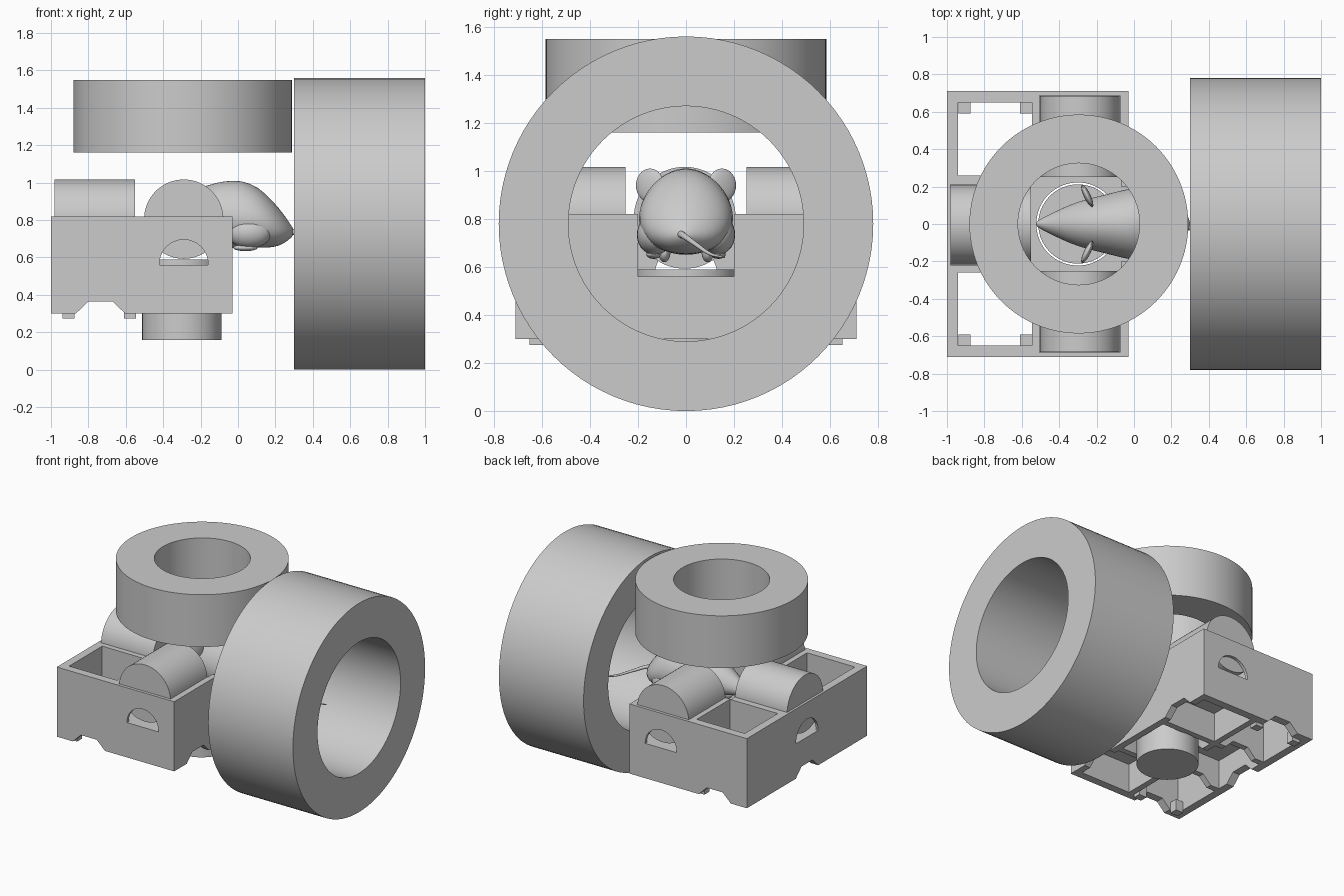
import bpy, bmesh, math
from mathutils import Matrix, Vector

if "Cube" in bpy.data.objects:
    bpy.data.objects.remove(bpy.data.objects["Cube"])

grey = bpy.data.materials.new("light_grey")
grey.use_nodes = True
grey.diffuse_color = (0.6, 0.6, 0.6, 1)
grey.node_tree.nodes["Principled BSDF"].inputs["Base Color"].default_value = (0.6, 0.6, 0.6, 1)

ROT = {"x": Matrix.Rotation(math.pi / 2, 4, "Y"),
       "y": Matrix.Rotation(math.pi / 2, 4, "X"),
       "z": Matrix.Identity(4)}


def finish(name, bm, smooth=True):
    bmesh.ops.recalc_face_normals(bm, faces=bm.faces)
    mesh = bpy.data.meshes.new(name)
    bm.to_mesh(mesh)
    bm.free()
    mesh.materials.append(grey)
    ob = bpy.data.objects.new(name, mesh)
    bpy.context.collection.objects.link(ob)
    if smooth:
        shade(ob)
    return ob


def shade(ob):
    bpy.ops.object.select_all(action="DESELECT")
    ob.select_set(True)
    bpy.context.view_layer.objects.active = ob
    bpy.ops.object.shade_smooth_by_angle(angle=math.radians(35))


def box(name, lo, hi):
    bm = bmesh.new()
    lo, hi = Vector(lo), Vector(hi)
    bmesh.ops.create_cube(bm, size=1, matrix=Matrix.Translation((lo + hi) / 2)
                          @ Matrix.Diagonal((*(hi - lo), 1)))
    return finish(name, bm, False)


def cylinder(name, centre, radius, length, axis):
    bm = bmesh.new()
    bmesh.ops.create_cone(bm, cap_ends=True, segments=64, radius1=radius, radius2=radius,
                          depth=length, matrix=Matrix.Translation(centre) @ ROT[axis])
    return finish(name, bm)


def ring(name, centre, outer, inner, length, axis):
    # Square section spun about the axis
    bm = bmesh.new()
    h = length / 2
    loop = [bm.verts.new(p) for p in
            ((inner, 0, -h), (outer, 0, -h), (outer, 0, h), (inner, 0, h))]
    edges = [bm.edges.new((loop[i], loop[(i + 1) % 4])) for i in range(4)]
    bmesh.ops.spin(bm, geom=loop + edges, cent=(0, 0, 0), axis=(0, 0, 1),
                   angle=math.tau, steps=96)
    bmesh.ops.remove_doubles(bm, verts=bm.verts, dist=0.0005)
    bmesh.ops.transform(bm, matrix=Matrix.Translation(centre) @ ROT[axis], verts=bm.verts)
    return finish(name, bm)


def channel(mid, start, end, along):
    # Trapezoid notch cutter under the tray
    bm = bmesh.new()
    outline = ((-0.17, 0.26), (0.17, 0.26), (0.13, 0.302), (0.065, 0.365),
               (-0.065, 0.365), (-0.13, 0.302))
    ends = []
    for t in (start, end):
        ends.append([bm.verts.new((mid + u, t, z) if along == "y" else (t, mid + u, z))
                     for u, z in outline])
    for e in ends:
        bm.faces.new(e)
    n = len(outline)
    for i in range(n):
        j = (i + 1) % n
        bm.faces.new((ends[0][i], ends[0][j], ends[1][j], ends[1][i]))
    return finish("notch_cutter", bm, False)


def cut(ob, cutters):
    for c in cutters:
        mod = ob.modifiers.new("cut", "BOOLEAN")
        mod.operation, mod.solver, mod.object = "DIFFERENCE", "EXACT", c
        bpy.context.view_layer.update()
        graph = bpy.context.evaluated_depsgraph_get()
        mesh = bpy.data.meshes.new_from_object(ob.evaluated_get(graph))
        ob.modifiers.clear()
        ob.data = mesh
        bpy.data.objects.remove(c)
    shade(ob)


# Large end ring and raised top ring
ring("end_ring", (0.65, 0, 0.78), 0.78, 0.49, 0.7, "x")
ring("top_ring", (-0.295, 0, 1.355), 0.585, 0.325, 0.39, "z")

# Cylinders around the chamber
AX = -0.29
for side, word in ((-1, "front"), (1, "back")):
    cylinder(word + "_cylinder", (AX, side * 0.468, 0.805), 0.212, 0.434, "y")
cylinder("side_cylinder", (-0.765, -0.005, 0.805), 0.212, 0.43, "x")
cylinder("bottom_cylinder", (-0.3, 0, 0.375), 0.212, 0.43, "z")


def corner_wells():
    return [box("well_cutter", (-0.94, min(s * 0.26, s * 0.65), 0.2),
                (-0.545, max(s * 0.26, s * 0.65), 0.9)) for s in (-1, 1)]


# Upper tray: chamber, cylinder bays, arched windows
upper = box("upper_tray", (-1, -0.71, 0.56), (-0.03, 0.71, 0.82))
cut(upper, corner_wells() + [
    box("chamber_cutter", (-0.55, -0.255, 0.5), (-0.07, 0.255, 0.9)),
    box("doorway_cutter", (-0.3, -0.2, 0.5), (0.1, 0.2, 0.9)),
    box("bay_cutter", (-0.505, -0.688, 0.5), (-0.075, 0.688, 0.9)),
    box("side_bay_cutter", (-0.982, -0.22, 0.5), (-0.4, 0.21, 0.9)),
    cylinder("window_cutter", (AX, 0, 0.565), 0.13, 2, "y"),
    cylinder("side_window_cutter", (-0.95, 0, 0.565), 0.13, 0.4, "x")])

# Lower tray: hollow cells below a floor, notched walls
lower = box("lower_tray", (-1, -0.71, 0.3), (-0.03, 0.71, 0.56))
cut(lower, corner_wells() + [
    box("cell_cutter", (-0.5, -0.65, 0.2), (-0.08, -0.26, 0.52)),
    box("cell_cutter", (-0.5, 0.26, 0.2), (-0.08, 0.65, 0.52)),
    box("cell_cutter", (-0.5, -0.215, 0.2), (-0.08, 0.215, 0.52)),
    box("cell_cutter", (-0.94, -0.215, 0.2), (-0.545, 0.215, 0.52)),
    cylinder("socket_cutter", (-0.3, 0, 0.5), 0.222, 0.8, "z"),
    channel(-0.735, -1, 1, "y"),
    channel(0, -1.2, -0.3, "x"),
    channel(-0.43, -0.3, 0.2, "x"),
    channel(0.43, -0.3, 0.2, "x")])

# Small feet in the corners of the wells
for s in (-1, 1):
    for x in (-0.905, -0.577):
        box("tray_foot", (x - 0.032, s * 0.622 - 0.03, 0.275), (x + 0.032, s * 0.622 + 0.03, 0.36))

# Mouse body lofted from oval sections: x, centre z, half width, half height
sections = ((-0.525, 0.77, 0.008, 0.01), (-0.5, 0.77, 0.028, 0.03),
            (-0.43, 0.785, 0.062, 0.062), (-0.34, 0.81, 0.105, 0.1),
            (-0.25, 0.82, 0.135, 0.135), (-0.16, 0.825, 0.155, 0.165),
            (-0.07, 0.83, 0.18, 0.182), (0.02, 0.832, 0.198, 0.183),
            (0.11, 0.815, 0.197, 0.164), (0.19, 0.775, 0.17, 0.125),
            (0.25, 0.75, 0.115, 0.075), (0.285, 0.738, 0.05, 0.032), (0.3, 0.737, 0.012, 0.012))
bm = bmesh.new()
N = 24
loops = []
for x, z, w, h in sections:
    loop = []
    for i in range(N):
        a = math.tau * i / N
        # The belly is wider than the back
        wide = w * (1 - 0.12 * math.sin(a))
        loop.append(bm.verts.new((x, wide * math.cos(a), z + h * math.sin(a))))
    loops.append(loop)
for a, b in zip(loops, loops[1:]):
    for i in range(N):
        bm.faces.new((a[i], a[(i + 1) % N], b[(i + 1) % N], b[i]))
bm.faces.new(loops[0])
bm.faces.new(loops[-1])
body = finish("mouse_body", bm)
body.modifiers.new("soften", "SUBSURF").levels = 1


def ellipsoid(name, centre, size, turn=0):
    bm = bmesh.new()
    bmesh.ops.create_uvsphere(bm, u_segments=24, v_segments=14, radius=1,
                              matrix=Matrix.Translation(centre) @ Matrix.Rotation(turn, 4, "Z")
                              @ Matrix.Diagonal((*size, 1)))
    return finish(name, bm)


# Ears, haunches and paws in pairs
for s, word in ((-1, "right"), (1, "left")):
    ellipsoid(word + "_ear", (-0.25, s * 0.15, 0.94), (0.018, 0.065, 0.07), s * 0.45)
    ellipsoid(word + "_haunch", (0.06, s * 0.13, 0.735), (0.12, 0.075, 0.085))
    ellipsoid(word + "_hind_paw", (0.04, s * 0.135, 0.652), (0.065, 0.03, 0.018))
    ellipsoid(word + "_fore_paw", (-0.27, s * 0.09, 0.66), (0.05, 0.025, 0.04))

# Tapered tail
curve = bpy.data.curves.new("mouse_tail", "CURVE")
curve.dimensions = "3D"
curve.bevel_depth = 0.018
curve.bevel_resolution = 3
curve.use_fill_caps = True
path = ((0.24, -0.03, 0.74, 1), (0.32, -0.01, 0.73, 0.75), (0.41, 0.04, 0.695, 0.55),
        (0.51, 0.1, 0.655, 0.4), (0.62, 0.16, 0.64, 0.2))
spline = curve.splines.new("BEZIER")
spline.bezier_points.add(len(path) - 1)
for p, (x, y, z, r) in zip(spline.bezier_points, path):
    p.co, p.radius = (x, y, z), r
    p.handle_left_type = p.handle_right_type = "AUTO"
curve.materials.append(grey)
bpy.context.collection.objects.link(bpy.data.objects.new("mouse_tail", curve))
